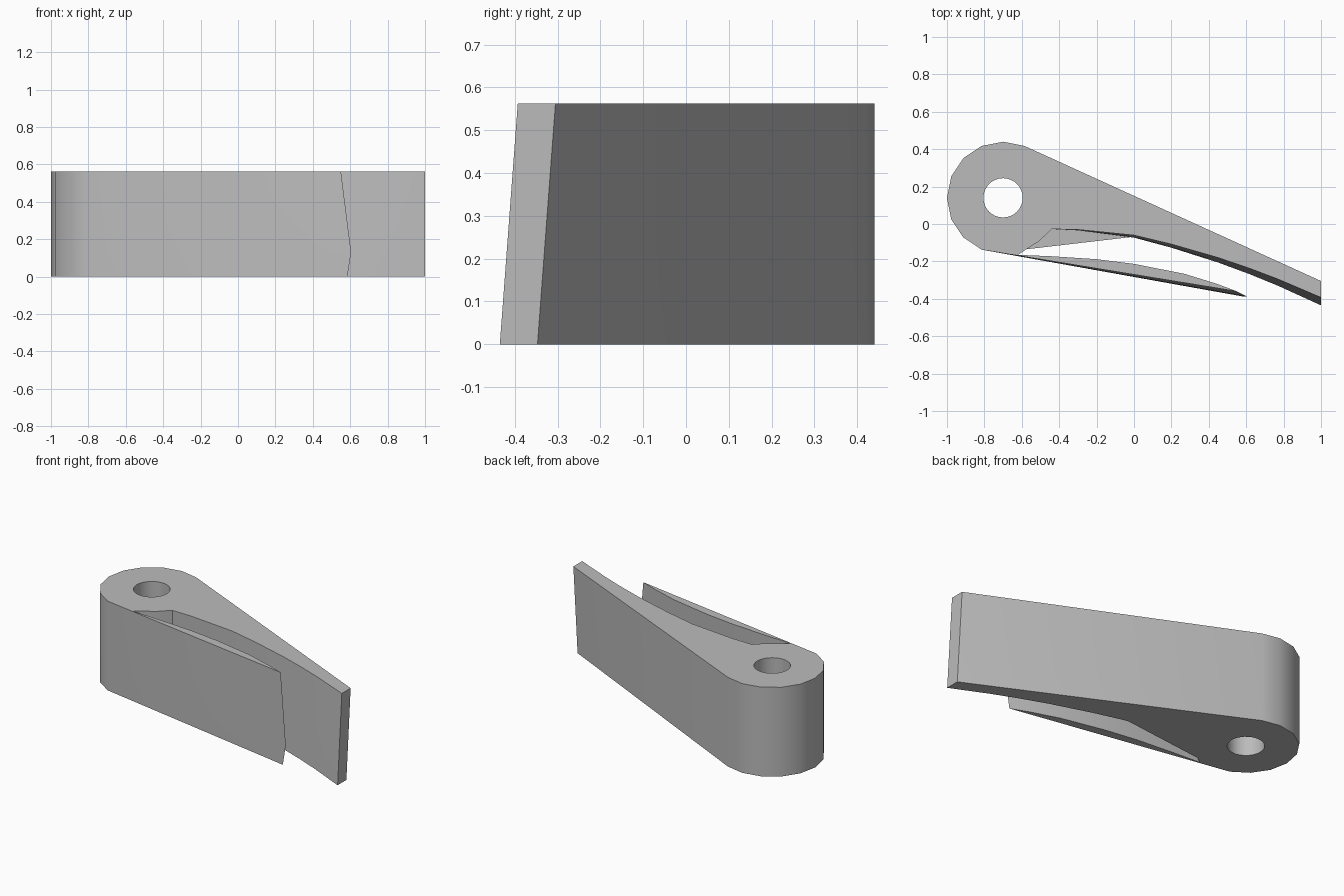
import bpy
import bmesh
from math import cos, sin, radians
from mathutils import Vector

if "Cube" in bpy.data.objects:
    bpy.data.objects.remove(bpy.data.objects["Cube"], do_unlink=True)

HEIGHT = 0.563
HUB = Vector((-0.7, 0.14))

grey = bpy.data.materials.new("plain grey")
grey.use_nodes = True
colour = (0.5, 0.5, 0.5, 1)
grey.diffuse_color = colour
grey.node_tree.nodes["Principled BSDF"].inputs["Base Color"].default_value = colour


def loft(name, levels):
    """Solid through matching outlines, given as (z, points) from bottom to top."""
    bm = bmesh.new()
    rings = [[bm.verts.new((p[0], p[1], z)) for p in pts] for z, pts in levels]
    n = len(rings[0])
    bm.faces.new(rings[0][::-1])
    bm.faces.new(rings[-1])
    for low, high in zip(rings, rings[1:]):
        for i in range(n):
            j = (i + 1) % n
            bm.faces.new((low[i], low[j], high[j], high[i]))
    bmesh.ops.recalc_face_normals(bm, faces=bm.faces)
    mesh = bpy.data.meshes.new(name)
    bm.to_mesh(mesh)
    bm.free()
    mesh.materials.append(grey)
    obj = bpy.data.objects.new(name, mesh)
    bpy.context.collection.objects.link(obj)
    return obj


def circle(radius, angles):
    return [HUB + Vector((cos(radians(a)), sin(radians(a)))) * radius for a in angles]


# slot root beside the hub, then the curved inner side of the arm
slot_root = [(-0.62, -0.165), (-0.575, -0.135), (-0.505, -0.09)]
arm_inner = [(-0.44, -0.027), (-0.3, -0.03), (0, -0.06), (0.2, -0.108),
             (0.45, -0.18), (0.62, -0.238), (0.77, -0.295), (1, -0.393)]
flap_bulge = [(0.91, 0.022), (0.76, 0.047), (0.53, 0.055), (0.36, 0.047), (0.15, 0.022)]


def outline(lean, tip):
    """Hub, flap and arm in one loop; lean is 0 at the top and 1 at the bottom."""
    hub = circle(0.3, [67.5 + 22.5 * i for i in range(9)])
    root, tip = Vector(slot_root[0]), Vector(tip)
    flap = [tip] + [root.lerp(tip, t) + Vector((0, b)) for t, b in flap_bulge]
    arm = [(x, y - 0.042 * lean * (x + 0.44) / 1.44) for x, y in arm_inner]
    return hub + flap + slot_root + arm + [(1, -0.305 - 0.042 * lean)]


# lever body with its thin flap
body = loft("lever_body", [
    (0, outline(1, (0.585, -0.388))),
    (0.13, outline(0.77, (0.605, -0.388))),
    (HEIGHT, outline(0, (0.55, -0.36)))])

# pivot hole
ring = circle(0.105, [360 / 32 * i for i in range(32)])
cutter = loft("hole_cutter", [(-0.1, ring), (HEIGHT + 0.1, ring)])
cutter.hide_render = True
cut = body.modifiers.new("pivot hole", "BOOLEAN")
cut.operation = "DIFFERENCE"
cut.solver = "EXACT"
cut.object = cutter
bpy.context.view_layer.objects.active = body
body.select_set(True)
bpy.ops.object.modifier_apply(modifier=cut.name)
bpy.data.objects.remove(cutter, do_unlink=True)
bpy.ops.object.shade_smooth_by_angle(angle=radians(30))

# thin web closing the bottom of the slot root
web = [slot_root[1], (0, -0.068), (-0.3, -0.028), (-0.44, -0.025), slot_root[2]]
loft("slot_web", [(0, web), (0.015, web)])
